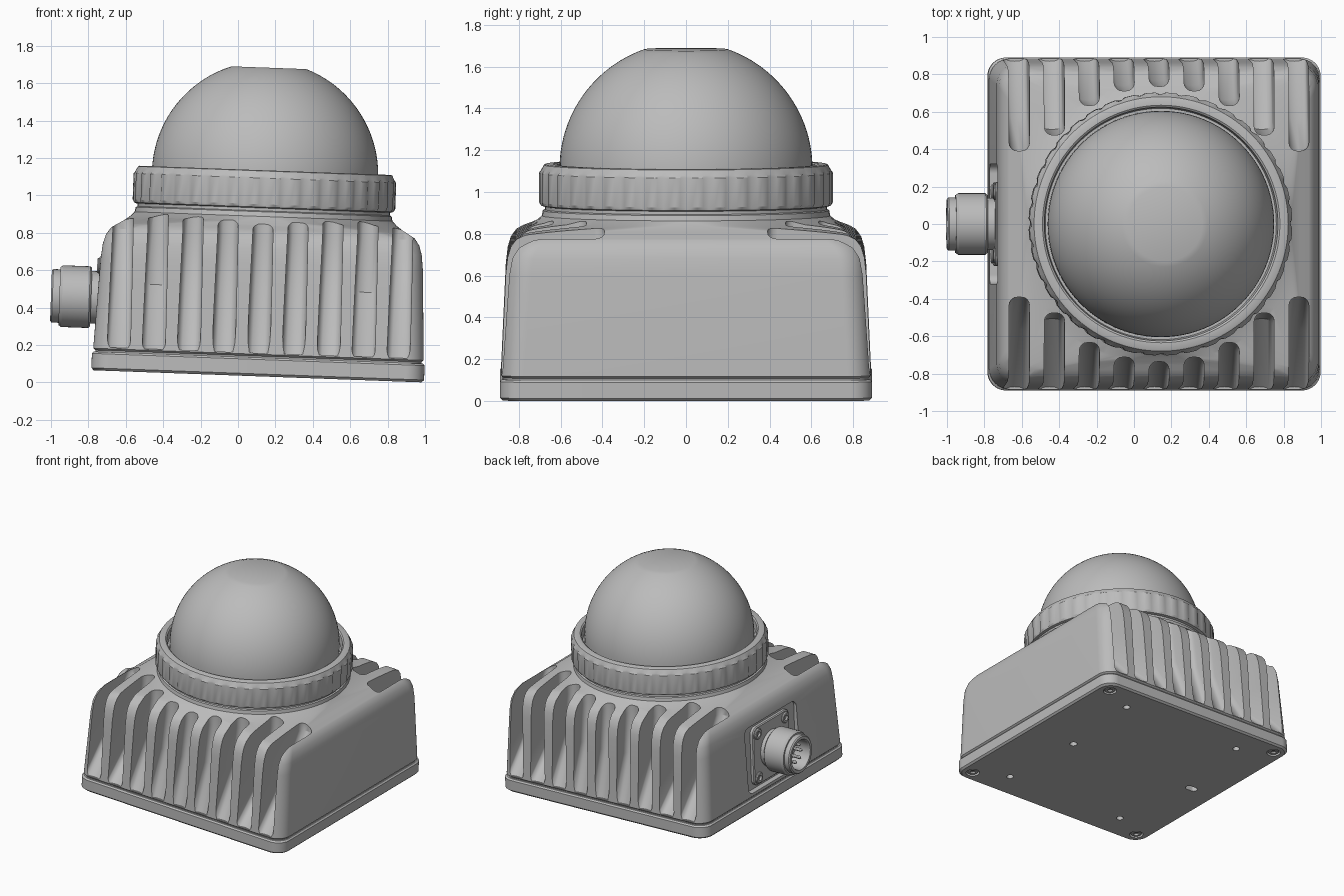
import bpy, bmesh
from math import sin, cos, pi, radians, sqrt
from mathutils import Matrix, Vector

if "Cube" in bpy.data.objects:
    bpy.data.objects.remove(bpy.data.objects["Cube"], do_unlink=True)

grey = bpy.data.materials.new("light grey metal")
grey.use_nodes = True
COLOUR = (0.5, 0.5, 0.5, 1)
grey.diffuse_color = COLOUR
grey.node_tree.nodes["Principled BSDF"].inputs["Base Color"].default_value = COLOUR

TILT = radians(2.1)
PLACE = Matrix.Translation((0.105, 0, 0.89 * sin(TILT))) @ Matrix.Rotation(TILT, 4, 'Y')
TO_LEFT_WALL = Matrix.Rotation(-pi / 2, 4, 'Y')   # z axis becomes -x
CONN_Z = 0.39
parts = []


def rounded_ring(hx, hy, r, z, n=16):
    """Rounded rectangle outline at height z."""
    pts = []
    for k, (sx, sy) in enumerate([(1, 1), (-1, 1), (-1, -1), (1, -1)]):
        for i in range(n + 1):
            a = (k + i / n) * pi / 2
            pts.append((sx * (hx - r) + r * cos(a), sy * (hy - r) + r * sin(a), z))
    return pts


def loft(bm, rings, matrix=Matrix()):
    """Skin a stack of equal-length rings and cap both ends."""
    rows = [[bm.verts.new(matrix @ Vector(p)) for p in ring] for ring in rings]
    n = len(rows[0])
    for a, b in zip(rows, rows[1:]):
        for i in range(n):
            j = (i + 1) % n
            bm.faces.new((a[i], a[j], b[j], b[i]))
    bm.faces.new(rows[0][::-1])
    bm.faces.new(rows[-1])


def lathe(bm, profile, matrix=Matrix(), n=32, notch_beyond=None):
    """Revolve (radius, z) points; optionally notch the widest radius."""
    rings = []
    for r, z in profile:
        ring = []
        for i in range(n):
            notched = notch_beyond and r > notch_beyond and i % 4 == 0
            q = r - 0.014 if notched else r
            ring.append((q * cos(2 * pi * i / n), q * sin(2 * pi * i / n), z))
        rings.append(ring)
    loft(bm, rings, matrix)


def finish(bm, name, keep=True):
    bmesh.ops.remove_doubles(bm, verts=bm.verts, dist=1e-5)
    bmesh.ops.recalc_face_normals(bm, faces=bm.faces)
    mesh = bpy.data.meshes.new(name)
    bm.to_mesh(mesh)
    bm.free()
    mesh.materials.append(grey)
    ob = bpy.data.objects.new(name, mesh)
    bpy.context.collection.objects.link(ob)
    if keep:
        parts.append(ob)
    return ob


def cut(target, bm):
    """Subtract the cutter mesh from the target and discard the cutter."""
    cutter = finish(bm, "cutter", keep=False)
    cutter.hide_render = True
    mod = target.modifiers.new("cut", 'BOOLEAN')
    mod.operation, mod.solver, mod.object = 'DIFFERENCE', 'EXACT', cutter
    deps = bpy.context.evaluated_depsgraph_get()
    mesh = bpy.data.meshes.new_from_object(target.evaluated_get(deps))
    target.modifiers.clear()
    target.data = mesh
    bpy.data.objects.remove(cutter, do_unlink=True)


# Base plate with screw recesses and mounting holes
bm = bmesh.new()
loft(bm, [rounded_ring(h, h, 0.1, z) for h, z in
          [(0.877, 0), (0.89, 0.013), (0.89, 0.09), (0.88, 0.1)]])
plate = finish(bm, "base_plate")

corners = [(sx, sy) for sx in (-1, 1) for sy in (-1, 1)]
bm = bmesh.new()
for sx, sy in corners:
    lathe(bm, [(0.05, -0.05), (0.05, 0.03)], Matrix.Translation((sx * 0.79, sy * 0.79, 0)))
    lathe(bm, [(0.026, -0.05), (0.026, 0.06)], Matrix.Translation((sx * 0.53, sy * 0.67, 0)))
lathe(bm, [(0.028, -0.05), (0.028, 0.06)], Matrix.Translation((0.48, 0, 0)))
loft(bm, [rounded_ring(0.05, 0.027, 0.026, z) for z in (-0.05, 0.06)],
     Matrix.Translation((-0.66, 0, 0)))
cut(plate, bm)

# Housing: tapered rounded box blending into a round neck
bm = bmesh.new()
loft(bm, [rounded_ring(h, h, r, z) for h, r, z in [
    (0.872, 0.1, 0.095), (0.872, 0.1, 0.108), (0.884, 0.11, 0.118), (0.862, 0.12, 0.6),
    (0.853, 0.12, 0.68), (0.838, 0.13, 0.73), (0.812, 0.14, 0.767), (0.78, 0.15, 0.787),
    (0.745, 0.35, 0.808), (0.715, 0.6, 0.83), (0.69, 0.69, 0.855), (0.685, 0.685, 0.88),
    (0.675, 0.675, 0.885), (0.675, 0.675, 0.91)]])
housing = finish(bm, "housing")


def slot_outline(x, inner, z, w, side):
    """Slot plan: open outside the wall, rounded at the inner end."""
    r = 0.045
    pts = [(x + w, 1.05), (x - w, 1.05)]
    for k in range(9):
        a = pi + pi * k / 8
        pts.append((x + cos(a) * r + (w - r) * (-1 if k < 4 else 1 if k > 4 else 0),
                    inner + r + sin(a) * r))
    return [(px, side * py, z) for px, py in pts]


# Cooling slots along front and back, ending around the neck
bm = bmesh.new()
for side in (-1, 1):
    for i in range(-4, 5):
        x = i * 0.187
        end = max(0.39, sqrt(max(0, 0.735 ** 2 - x * x)))
        low = end + (0.17 if abs(i) == 4 else 0.03)
        loft(bm, [slot_outline(x, y, z, w, side) for y, z, w in
                  [(0.87, 0.125, 0.062), (low, 0.47, 0.058), (end, 0.76, 0.054),
                   (end, 1.0, 0.054)]])
cut(housing, bm)

# Recess for the connector in the right wall
at_conn = Matrix.Translation((0, 0, CONN_Z)) @ TO_LEFT_WALL
bm = bmesh.new()
loft(bm, [rounded_ring(0.25, 0.32, 0.05, z) for z in (0.84, 1.0)], at_conn)
cut(housing, bm)

# Connector flange with four screws
bm = bmesh.new()
loft(bm, [rounded_ring(h, h, 0.05, z) for h, z in
          [(0.225, 0.82), (0.225, 0.86), (0.218, 0.867)]], at_conn)
finish(bm, "connector_flange")

SCREW = [(0.042, -0.02), (0.042, 0.005), (0.036, 0.012), (0.02, 0.012), (0.016, 0), (0, 0)]
bm = bmesh.new()
for sx, sy in corners:
    lathe(bm, SCREW, at_conn @ Matrix.Translation((sx * 0.17, sy * 0.17, 0.867)), 24)
finish(bm, "flange_screws")

bm = bmesh.new()
flip = Matrix.Rotation(pi, 4, 'X')
for sx, sy in corners:
    lathe(bm, SCREW, Matrix.Translation((sx * 0.79, sy * 0.79, 0.016)) @ flip, 24)
finish(bm, "base_screws")

# Round connector: stem, coupling nut, hollow tip
bm = bmesh.new()
lathe(bm, [(0.14, 0.85), (0.14, 0.905), (0.155, 0.905), (0.165, 0.915), (0.165, 1.06),
           (0.155, 1.075), (0.143, 1.075), (0.143, 1.112), (0.135, 1.12), (0.115, 1.12),
           (0.11, 1.112), (0.11, 0.99), (0, 0.99)], at_conn, 48)
finish(bm, "connector_barrel")

bm = bmesh.new()
for k in range(8):
    a = 2 * pi * k / 8
    spot = Matrix.Translation((0.07 * cos(a), 0.07 * sin(a), 0))
    lathe(bm, [(0.012, 0.98), (0.012, 1.07), (0.006, 1.08)], at_conn @ spot, 12)
finish(bm, "connector_pins")

# Notched clamp ring around the dome
bm = bmesh.new()
lathe(bm, [(0, 0.9), (0.68, 0.9), (0.694, 0.905), (0.703, 0.92), (0.703, 1.06),
           (0.694, 1.072), (0.68, 1.098), (0.672, 1.102), (0.635, 1.102), (0.625, 1.095),
           (0.618, 1.04), (0, 1.04)], n=160, notch_beyond=0.7)
finish(bm, "clamp_ring")

# Dome with a flat top
R, Z0, FLAT = 0.605, 1.08, 0.2
top = pi / 2 - 0.337
arc = [(R * cos(top * k / 24), Z0 + R * sin(top * k / 24)) for k in range(25)]
bm = bmesh.new()
lathe(bm, [(R, 1.03)] + arc, n=96)
finish(bm, "dome")

# Tilt the assembly and smooth the curved surfaces
bpy.ops.object.select_all(action='DESELECT')
for ob in parts:
    ob.data.transform(PLACE)
    ob.select_set(True)
bpy.context.view_layer.objects.active = housing
bpy.ops.object.shade_smooth_by_angle(angle=radians(30))
